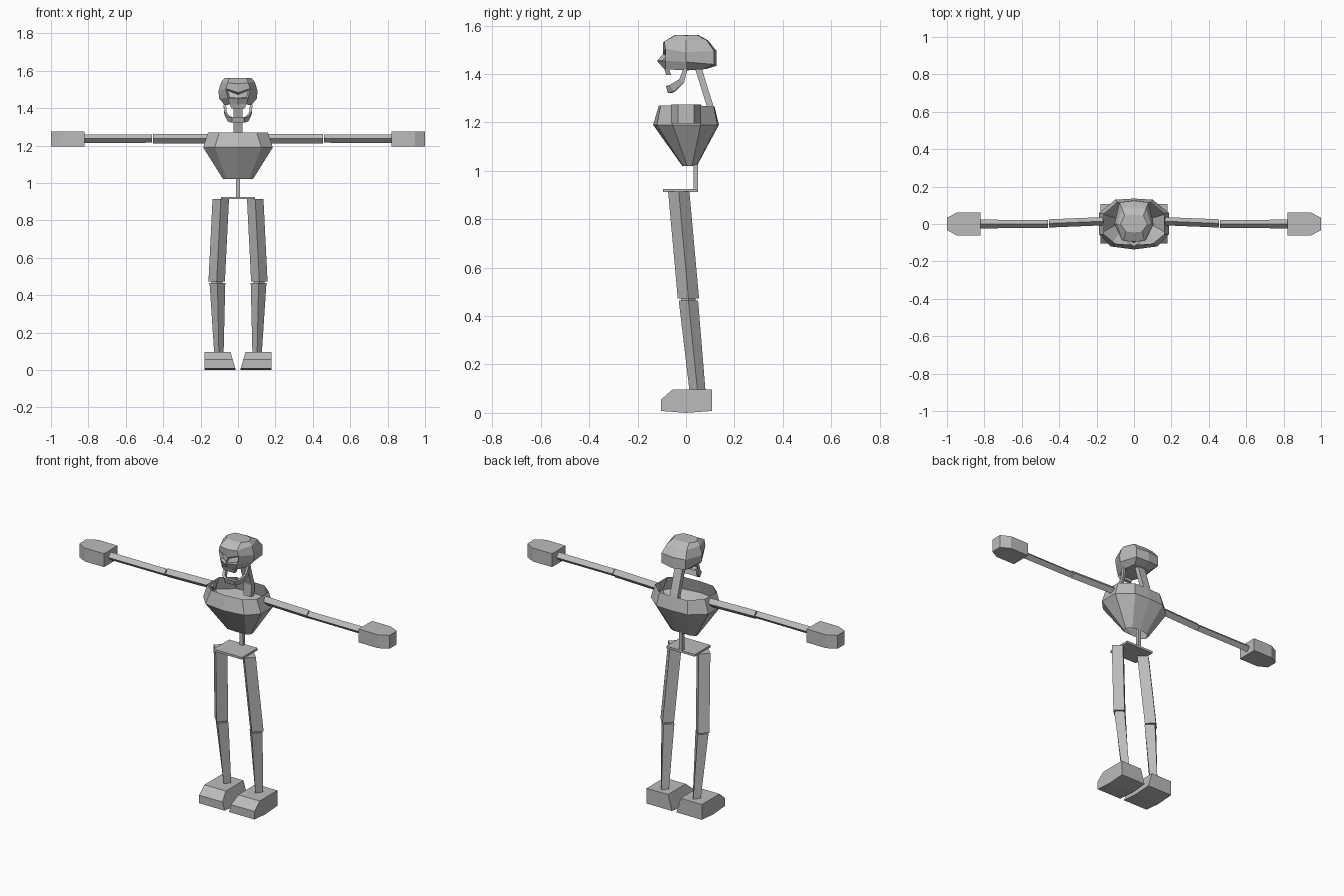
import bpy, bmesh
from mathutils import Vector

if "Cube" in bpy.data.objects:
    bpy.data.objects.remove(bpy.data.objects["Cube"])

grey = bpy.data.materials.new("bone grey")
grey.diffuse_color = (0.5, 0.5, 0.5, 1)
grey.use_nodes = True
grey.node_tree.nodes["Principled BSDF"].inputs["Base Color"].default_value = grey.diffuse_color


def finish(name, bm):
    """Turn a bmesh into a named flat-shaded object."""
    bmesh.ops.recalc_face_normals(bm, faces=bm.faces[:])
    me = bpy.data.meshes.new(name)
    bm.to_mesh(me)
    bm.free()
    me.materials.append(grey)
    ob = bpy.data.objects.new(name, me)
    bpy.context.collection.objects.link(ob)
    return ob


def loft(rings, caps=(True, True)):
    """Skin a list of equal-length point rings."""
    bm = bmesh.new()
    vs = [[bm.verts.new(p) for p in r] for r in rings]
    n = len(vs[0])
    for a, b in zip(vs, vs[1:]):
        for i in range(n):
            j = (i + 1) % n
            bm.faces.new((a[i], a[j], b[j], b[i]))
    if caps[0]:
        bm.faces.new(vs[0])
    if caps[1]:
        bm.faces.new(vs[-1])
    return bm


def mirror_ring(half):
    """Close a half outline whose first and last points lie on x = 0."""
    return half + [(-x, y, z) for x, y, z in half[-2:0:-1]]


def box(name, x, y, z):
    return finish(name, loft([[(x[0], y[0], h), (x[1], y[0], h),
                               (x[1], y[1], h), (x[0], y[1], h)] for h in z]))


def diamond(c, u, v):
    """Four-sided cross-section around c with half axes u and v."""
    c, u, v = Vector(c), Vector(u), Vector(v)
    return [c + u, c + v, c - u, c - v]


def pair(name, rings):
    """Build a limb part on both sides."""
    for side, s in (("right", 1), ("left", -1)):
        finish(side + "_" + name,
               loft([[(s * p[0], p[1], p[2]) for p in r] for r in rings]))


# Skull: stacked half outlines from crown to base, front to back
skull_rings = [mirror_ring(h) for h in (
    [(0, -.045, 1.562), (.045, -.04, 1.562), (.072, 0, 1.56),
     (.05, .045, 1.562), (0, .05, 1.562)],
    [(0, -.095, 1.53), (.055, -.09, 1.535), (.09, 0, 1.54),
     (.065, .085, 1.54), (0, .09, 1.54)],
    [(0, -.094, 1.483), (.065, -.085, 1.505), (.105, 0, 1.49),
     (.078, .115, 1.497), (0, .125, 1.497)],
    [(0, -.12, 1.455), (.055, -.085, 1.455), (.1, 0, 1.45),
     (.078, .115, 1.44), (0, .127, 1.434)],
    [(0, -.09, 1.42), (.045, -.085, 1.42), (.07, 0, 1.415),
     (.055, .075, 1.42), (0, .08, 1.42)])]
bm = loft(skull_rings)
bmesh.ops.recalc_face_normals(bm, faces=bm.faces[:])
# Eye sockets: sunken insets in the two faces beside the nose bridge
eyes = [f for f in bm.faces if f.calc_center_median().y < -.07
        and 1.455 < f.calc_center_median().z < 1.49]
bmesh.ops.inset_individual(bm, faces=eyes, thickness=.008, depth=-.018)
finish("skull", bm)

# Upper teeth
finish("upper_teeth", loft([
    [(-w, -f, z), (w, -f, z), (w, -f + .02, z), (-w, -f + .02, z)]
    for w, f, z in ((.035, .082, 1.397), (.045, .09, 1.422))]))

# Jaw: a bent U-shaped strap
half = [[(.078, -.012, 1.42), (.078, .006, 1.42), (.064, .006, 1.42), (.064, -.012, 1.42)],
        [(.073, -.028, 1.378), (.073, -.008, 1.365), (.06, -.008, 1.365), (.06, -.028, 1.378)],
        [(.055, -.068, 1.355), (.055, -.05, 1.328), (.042, -.045, 1.328), (.042, -.06, 1.355)],
        [(.033, -.083, 1.35), (.033, -.075, 1.322), (.026, -.058, 1.322), (.026, -.066, 1.35)]]
finish("jaw", loft(half + [[(-x, y, z) for x, y, z in r] for r in half[::-1]]))

# Neck, leaning back into the chest
finish("neck", loft([[(-.025, y, z), (.025, y, z), (.025, y + .028, z), (-.025, y + .028, z)]
                     for y, z in ((.035, 1.43), (.088, 1.26), (.085, 1.19))]))

# Ribcage: open faceted shell
rib = [[(0, -.112, 1.27), (.10, -.105, 1.27), (.16, -.055, 1.27),
        (.16, .055, 1.27), (.09, .115, 1.265), (0, .118, 1.265)],
       [(0, -.136, 1.19), (.125, -.12, 1.19), (.186, -.055, 1.19),
        (.186, .06, 1.19), (.10, .13, 1.19), (0, .136, 1.19)],
       [(0, -.015, 1.02), (.06, -.012, 1.02), (.08, .005, 1.02),
        (.08, .025, 1.02), (.05, .045, 1.025), (0, .05, 1.03)]]
finish("ribcage", loft([mirror_ring(r) for r in rib], (False, False)))

# Spine and pelvis plate
box("spine", (-.01, .01), (.03, .05), (.92, 1.09))
box("pelvis", (-.092, .092), (-.095, .05), (.913, .926))

# Arms: diamond-section bones
pair("upper_arm", [diamond((x, y, 1.237), (0, .022, 0), (0, 0, .025))
                   for x, y in ((.16, .015), (.455, .003))])
pair("forearm", [diamond((x, 0, 1.237), (0, r, 0), (0, 0, r))
                 for x, r in ((.46, .022), (.83, .023))])

# Hands: blocks with clipped fingertips
pair("hand", [[(.82, -.062, z), (.945, -.062, z), (1, -.033, z),
               (1, .033, z), (.945, .062, z), (.82, .062, z)] for z in (1.196, 1.274)])

# Legs: diamond-section bones
pair("thigh", [diamond((.092, -.03, .915), (.044, 0, 0), (0, .044, 0)),
               diamond((.114, .01, .472), (.044, 0, 0), (0, .044, 0))])
pair("shin", [diamond((.11, .01, .464), (.042, 0, 0), (0, .04, 0)),
              diamond((.102, .048, .085), (.025, 0, 0), (0, .033, 0))])
pair("knee", [diamond((.112, .01, z), (.03, 0, 0), (0, .03, 0)) for z in (.46, .475)])

# Feet: toe-bevelled side profile, inner side flaring toward the sole
foot = [(-.103, .008), (-.103, .055), (-.055, .097), (.108, .097), (.108, .008), (.0, 0)]
pair("foot", [[(.012 + .028 * z / .097, y, z) for y, z in foot],
              [(.178, y, z) for y, z in foot]])
